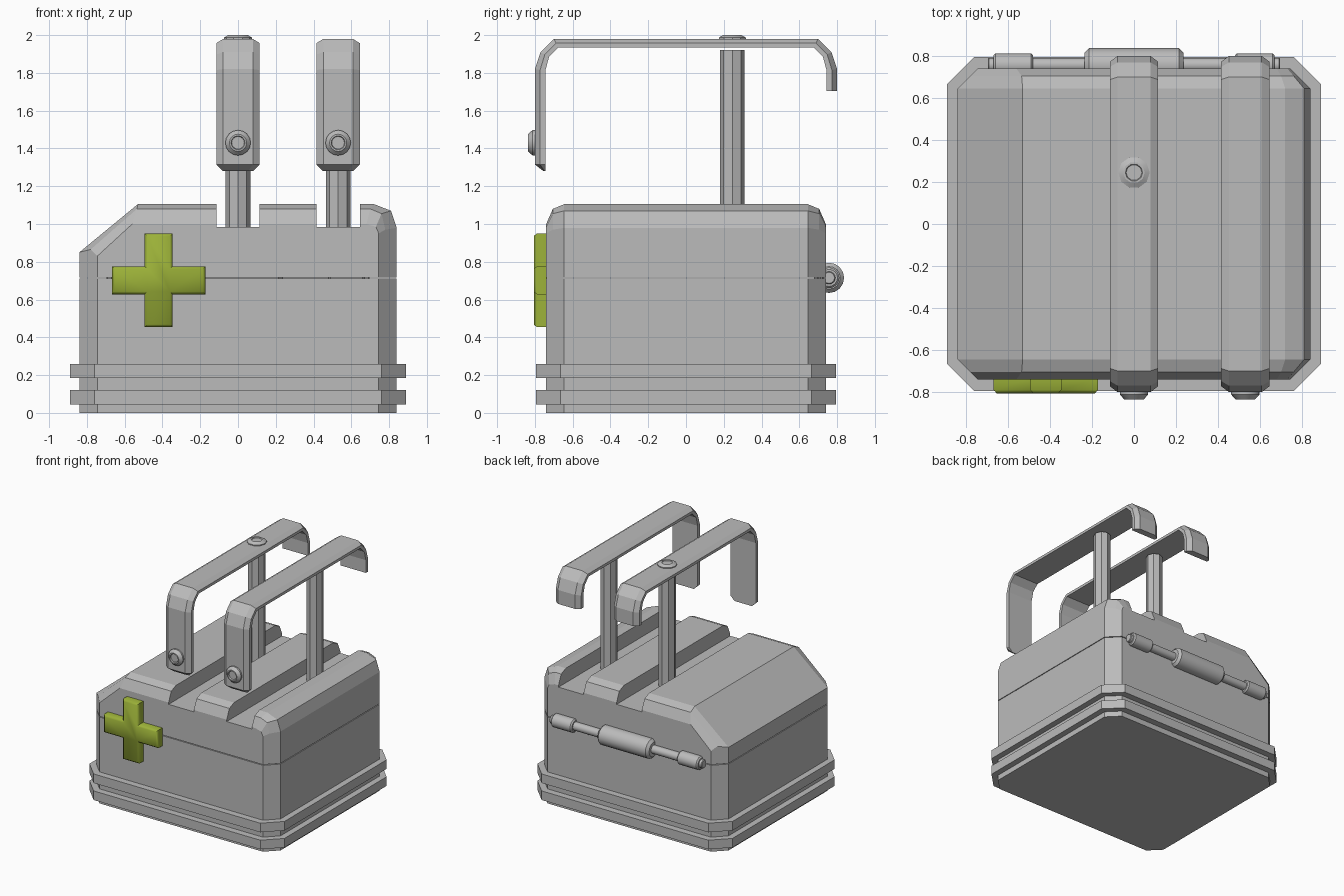
import bpy, bmesh, math
from mathutils import Matrix, Vector

if "Cube" in bpy.data.objects:
    bpy.data.objects.remove(bpy.data.objects["Cube"])


def material(name, rgb):
    m = bpy.data.materials.new(name)
    m.diffuse_color = (*rgb, 1)
    m.use_nodes = True
    m.node_tree.nodes["Principled BSDF"].inputs["Base Color"].default_value = m.diffuse_color
    return m


GREY = material("grey_metal", (0.50, 0.50, 0.50))
GREEN = material("green_paint", (0.33, 0.44, 0.04))


def finish(bm, name, mat, smooth=None):
    bmesh.ops.recalc_face_normals(bm, faces=bm.faces)
    me = bpy.data.meshes.new(name)
    bm.to_mesh(me)
    bm.free()
    ob = bpy.data.objects.new(name, me)
    bpy.context.collection.objects.link(ob)
    me.materials.append(mat)
    if smooth:
        bpy.ops.object.select_all(action='DESELECT')
        ob.select_set(True)
        bpy.context.view_layer.objects.active = ob
        bpy.ops.object.shade_smooth_by_angle(angle=math.radians(smooth))
    return ob


def loft(name, rings, mat=GREY, smooth=None):
    """Skin closed rings of equal length and cap both ends."""
    bm = bmesh.new()
    vs = [[bm.verts.new(p) for p in r] for r in rings]
    n = len(vs[0])
    for a, b in zip(vs, vs[1:]):
        for i in range(n):
            j = (i + 1) % n
            bm.faces.new((a[i], a[j], b[j], b[i]))
    bm.faces.new(vs[0])
    bm.faces.new(vs[-1])
    return finish(bm, name, mat, smooth)


def lathe(name, profile, loc, axis, sides=16, turn=0.0, smooth=35):
    """Turn (radius, height) pairs around an axis starting at loc."""
    rot = Vector((0, 0, 1)).rotation_difference(Vector(axis)).to_matrix()
    rings = []
    for r, h in profile:
        ring = []
        for k in range(sides):
            a = 2 * math.pi * k / sides + turn
            ring.append(Vector(loc) + rot @ Vector((r * math.cos(a), r * math.sin(a), h)))
        rings.append(ring)
    return loft(name, rings, GREY, smooth)


def octagon(name, hx, hy, c, z0, z1):
    pts = [(hx, hy - c), (hx - c, hy), (c - hx, hy), (-hx, hy - c),
           (-hx, c - hy), (c - hx, -hy), (hx - c, -hy), (hx, c - hy)]
    return loft(name, [[(x, y, z) for x, y in pts] for z in (z0, z1)])


# Lower case and the two bumper bands
octagon("lower_case", 0.84, 0.74, 0.095, 0.0, 0.712)
octagon("lower_band", 0.89, 0.795, 0.13, 0.045, 0.12)
octagon("upper_band", 0.89, 0.795, 0.13, 0.185, 0.26)

# Lid: side profile lofted front to back with rounded-off ends
full = [(-0.84, 0.718), (-0.84, 0.85), (-0.53, 1.105), (0.72, 1.105),
        (0.81, 1.07), (0.84, 0.98), (0.84, 0.718)]
mid = [(-0.78, 0.718), (-0.78, 0.865), (-0.535, 1.08), (0.70, 1.08),
       (0.76, 1.055), (0.78, 0.97), (0.78, 0.718)]
end = [(-0.745, 0.718), (-0.745, 0.83), (-0.56, 1.0), (0.68, 1.0),
       (0.73, 0.985), (0.745, 0.95), (0.745, 0.718)]
stations = [(-0.74, end), (-0.705, mid), (-0.645, full),
            (0.645, full), (0.705, mid), (0.74, end)]
lid = loft("lid", [[(x, y, z) for x, z in prof] for y, prof in stations])

# Strap grooves cut through the lid
STRAPS = (0.0, 0.53)
for x in STRAPS:
    bm = bmesh.new()
    bmesh.ops.create_cube(bm, size=1, matrix=Matrix.Translation((x, 0, 1.135))
                          @ Matrix.Diagonal((0.23, 2.0, 0.30, 1)))
    cutter = finish(bm, "groove_cutter", GREY)
    mod = lid.modifiers.new("groove", 'BOOLEAN')
    mod.operation = 'DIFFERENCE'
    mod.solver = 'EXACT'
    mod.object = cutter
    bpy.context.view_layer.objects.active = lid
    bpy.ops.object.modifier_apply(modifier=mod.name)
    bpy.data.objects.remove(cutter)

# Strap path: (outer y, outer z, inner y, inner z, half width)
path = [(-0.755, 1.28, -0.745, 1.28, 0.08), (-0.80, 1.315, -0.745, 1.315, 0.115),
        (-0.80, 1.82, -0.745, 1.81, 0.115), (-0.77, 1.91, -0.725, 1.885, 0.115),
        (-0.70, 1.98, -0.675, 1.935, 0.115), (0.70, 1.98, 0.675, 1.935, 0.115),
        (0.77, 1.91, 0.725, 1.885, 0.115), (0.80, 1.82, 0.745, 1.81, 0.115),
        (0.80, 1.705, 0.745, 1.705, 0.115)]


def strap(x):
    rings = []
    for oy, oz, iy, iz, w in path:
        my, mz = (oy + iy) / 2, (oz + iz) / 2
        v = w * 0.68
        rings.append([(x - w, iy, iz), (x - w, my, mz), (x - v, oy, oz),
                      (x + v, oy, oz), (x + w, my, mz), (x + w, iy, iz)])
    return loft("strap", rings)


# Stud with a raised rim and a sunken centre
def stud(name, loc, axis, r, h, sides):
    lathe(name, [(r, -0.01), (r, h * 0.35), (r * 0.68, h), (r * 0.55, h),
                 (r * 0.5, h * 0.7)], loc, axis, sides, smooth=25)


for x in STRAPS:
    strap(x)
    lathe("post", [(0.065, 0.95), (0.065, 1.92)], (x, 0.245, 0), (0, 0, 1), 8, smooth=None)
    stud("front_stud", (x, -0.80, 1.43), (0, -1, 0), 0.067, 0.036, 16)
stud("top_stud", (0, 0.245, 1.98), (0, 0, 1), 0.075, 0.02, 10)


# Hinge along the back seam
def barrel(name, r, x0, x1, c):
    lathe(name, [(r - c, 0), (r, c), (r, x1 - x0 - c), (r - c, x1 - x0)],
          (x0, 0.757, 0.715), (1, 0, 0), 16)


barrel("hinge_rod", 0.034, -0.695, 0.695, 0.005)
barrel("hinge_barrel", 0.08, -0.235, 0.235, 0.02)
barrel("hinge_knuckle", 0.055, -0.67, -0.48, 0.01)
barrel("hinge_knuckle", 0.055, 0.48, 0.67, 0.01)


# Green cross on the front, with a softened front edge
def cross_ring(y, d):
    a, b = 0.248 - d, 0.074 - d
    pts = [(a, -b), (a, b), (b, b), (b, a), (-b, a), (-b, b),
           (-a, b), (-a, -b), (-b, -b), (-b, -a), (b, -a), (b, -b)]
    return [(-0.42 + x, y, 0.702 + z) for x, z in pts]


loft("cross", [cross_ring(-0.735, 0), cross_ring(-0.79, 0), cross_ring(-0.806, 0.014)],
     GREEN, 50)
